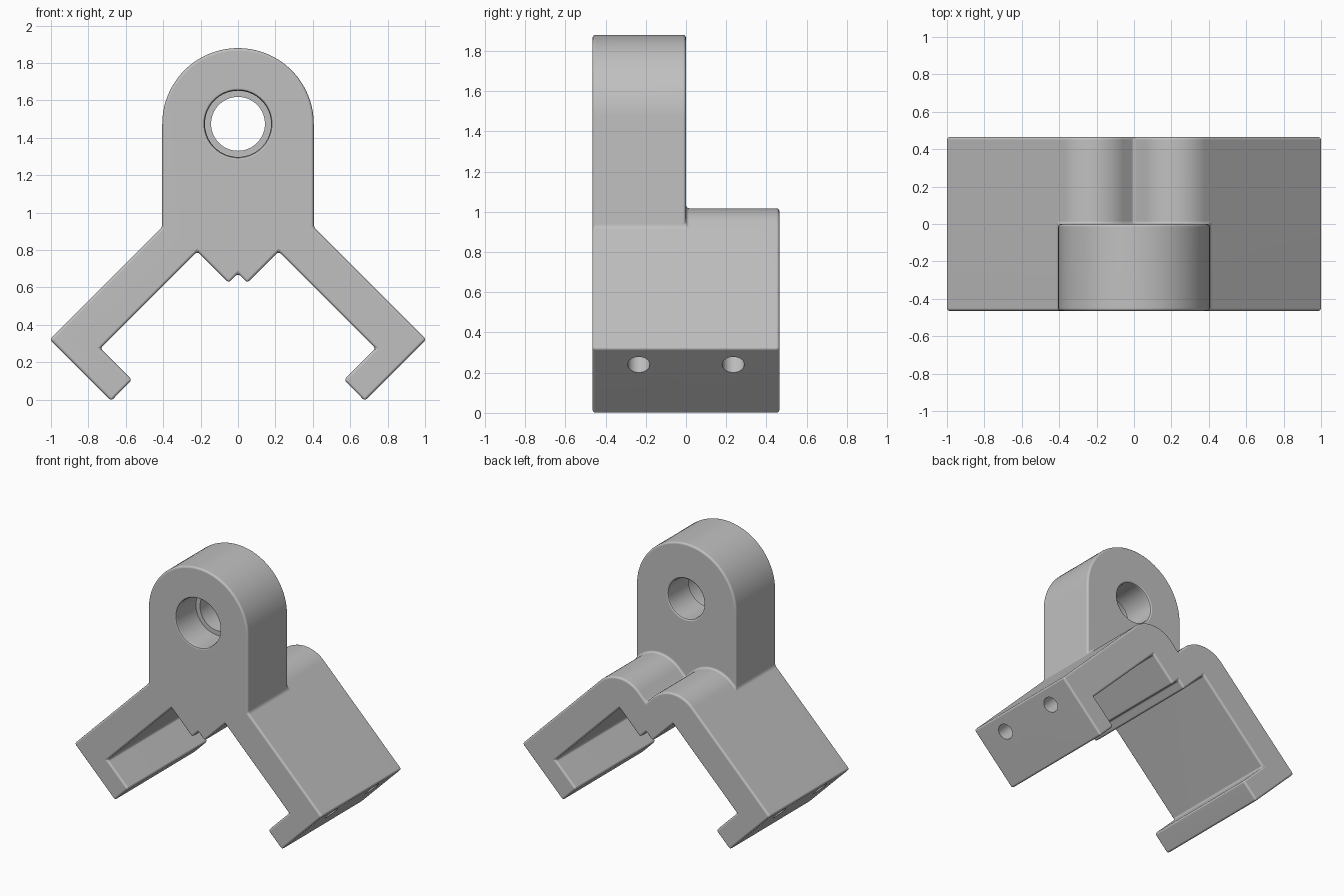
import bpy, bmesh
from math import sin, cos, pi, radians
from mathutils import Vector, Matrix

if "Cube" in bpy.data.objects:
    bpy.data.objects.remove(bpy.data.objects["Cube"])

grey = bpy.data.materials.new("plain_grey")
grey.use_nodes = True
COLOUR = (0.53, 0.53, 0.53, 1)
grey.diffuse_color = COLOUR
grey.node_tree.nodes["Principled BSDF"].inputs["Base Color"].default_value = COLOUR

FRONT, MID, BACK = -0.465, 0.0, 0.465
HOLE_Z, LUG_R = 1.475, 0.405


def add_object(name, bm):
    bmesh.ops.recalc_face_normals(bm, faces=bm.faces[:])
    mesh = bpy.data.meshes.new(name)
    bm.to_mesh(mesh)
    bm.free()
    mesh.materials.append(grey)
    ob = bpy.data.objects.new(name, mesh)
    bpy.context.collection.objects.link(ob)
    return ob


def arc(cx, cz, r, start, end, steps):
    angles = [radians(start + (end - start) * i / steps) for i in range(steps + 1)]
    return [(cx + r * cos(a), cz + r * sin(a)) for a in angles]


def mirrored(points):
    return [(-x, z) for x, z in reversed(points)]


# Outlines: clamp underside, lug top and the double-humped arm top
shoulder = (LUG_R, 1.328 - LUG_R)
inner = (0.2175, 0.7925)
half = [shoulder, (1.006, 0.322), (0.678, -0.006), (0.567, 0.106),
        (0.7355, 0.2745), inner, (0.05, 0.625)]
under = half + [(0, 0.675)] + mirrored(half)
lug = arc(0, HOLE_Z, LUG_R, 180, 0, 40)
hump = arc(*inner, 0.225, 135, 45, 18)
arms = mirrored(hump) + [(0, 0.893)] + hump

# Bracket body: lug on the front half, arms through the full depth
bm = bmesh.new()


def row(points, y):
    return [bm.verts.new((x, y, z)) for x, z in points]


def bridge(a, b):
    for i in range(len(a) - 1):
        bm.faces.new((a[i], a[i + 1], b[i + 1], b[i]))


uf, um, ub = (row(under, y) for y in (FRONT, MID, BACK))
lf, lm = row(lug, FRONT), row(lug, MID)
am, ab = row(arms, MID), row(arms, BACK)
bridge(uf, um)
bridge(um, ub)
bridge([uf[-1]] + lf + [uf[0]], [um[-1]] + lm + [um[0]])
bridge([um[-1]] + am + [um[0]], [ub[-1]] + ab + [ub[0]])
bm.faces.new(uf + lf)
bm.faces.new(ub + ab)
bm.faces.new([um[-1]] + lm + [um[0]] + am[::-1])
body = add_object("bracket_body", bm)

bevel = body.modifiers.new("rounded_edges", "BEVEL")
bevel.width = 0.015
bevel.segments = 3
bevel.limit_method = "ANGLE"
bevel.angle_limit = radians(30)


def turned_cutter(name, profile, matrix, sides):
    """Closed solid turned about local z from (radius, height) pairs."""
    bm = bmesh.new()
    rings = [[bm.verts.new((r * cos(2 * pi * i / sides), r * sin(2 * pi * i / sides), h))
              for i in range(sides)] for r, h in profile]
    for a, b in zip(rings, rings[1:]):
        for i in range(sides):
            j = (i + 1) % sides
            bm.faces.new((a[i], a[j], b[j], b[i]))
    bm.faces.new(rings[0])
    bm.faces.new(rings[-1])
    bm.transform(matrix)
    ob = add_object(name, bm)
    ob.hide_render = True
    mod = body.modifiers.new(name, "BOOLEAN")
    mod.operation = "DIFFERENCE"
    mod.solver = "EXACT"
    mod.object = ob
    return ob


def aim(origin, direction):
    turn = Vector(direction).to_track_quat("Z", "Y").to_matrix().to_4x4()
    return Matrix.Translation(origin) @ turn


# Stepped pivot hole with eased rims
pivot = [(0.193, -0.05), (0.193, 0), (0.182, 0.005), (0.177, 0.018), (0.177, 0.23),
         (0.144, 0.23), (0.144, 0.45), (0.148, 0.46), (0.157, 0.465), (0.157, 0.5)]
cutters = [turned_cutter("pivot_hole_cutter", pivot, aim((0, FRONT, HOLE_Z), (0, 1, 0)), 64)]

# Blind screw holes in the arm ends
screw = [(0.055, -0.05), (0.055, 0.25), (0.005, 0.28)]
for side in (-1, 1):
    for y in (-0.235, 0.235):
        place = aim((side * 0.924, y, 0.24), (-side, 0, 1))
        cutters.append(turned_cutter("screw_hole_cutter", screw, place, 32))

# Bake the cuts, then shade smoothly with flat faces kept flat
bpy.ops.object.select_all(action="DESELECT")
body.select_set(True)
bpy.context.view_layer.objects.active = body
bpy.ops.object.convert(target="MESH")
for cutter in cutters:
    bpy.data.objects.remove(cutter)
bpy.ops.object.shade_smooth_by_angle(angle=radians(35))
weighted = body.modifiers.new("flat_shading", "WEIGHTED_NORMAL")
weighted.keep_sharp = True
